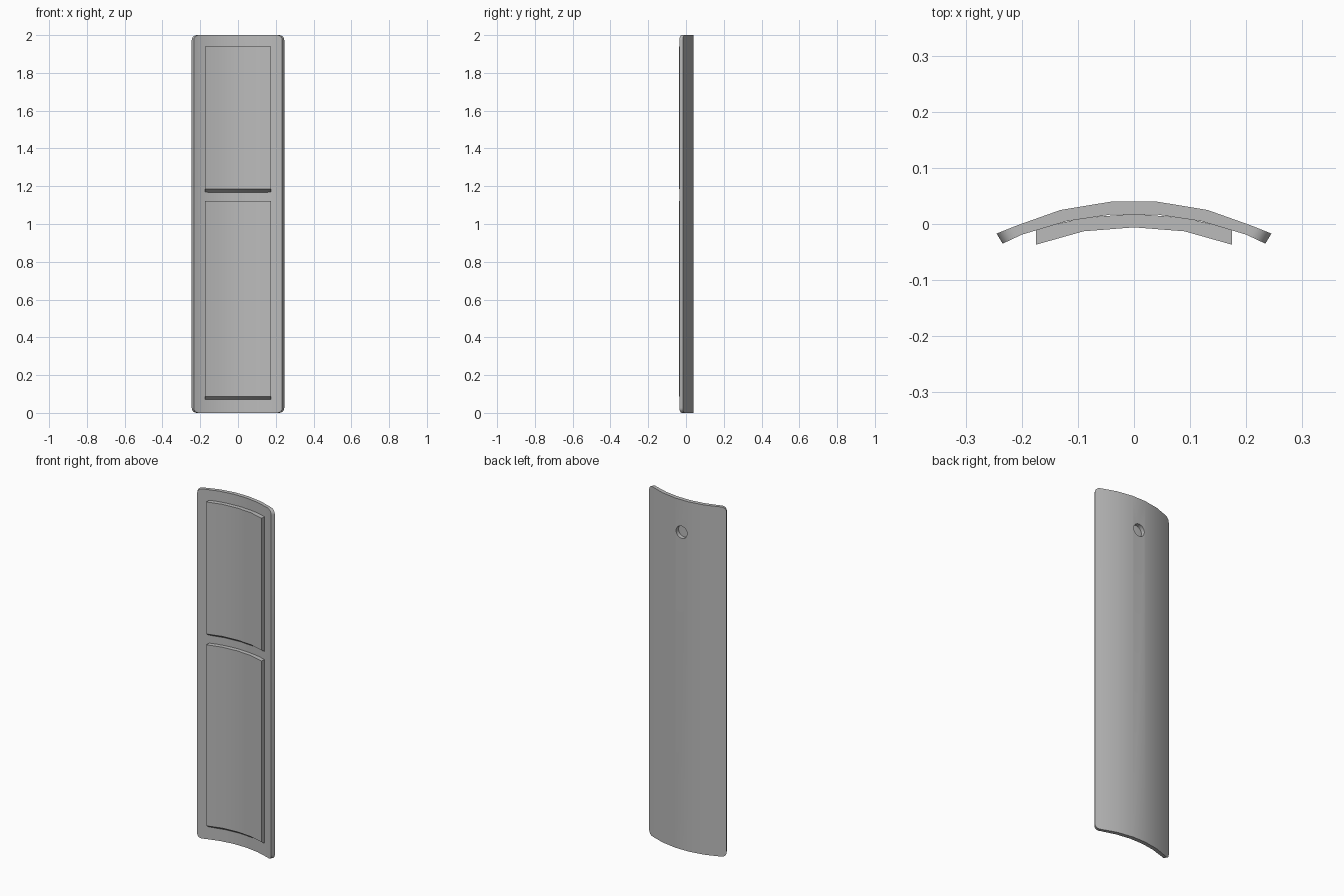
import bpy, bmesh, math

if "Cube" in bpy.data.objects:
    bpy.data.objects.remove(bpy.data.objects["Cube"], do_unlink=True)

# One plain grey for everything
grey = bpy.data.materials.new("plain grey")
grey.use_nodes = True
GREY = (0.5, 0.5, 0.5, 1)
grey.diffuse_color = GREY
grey.node_tree.nodes["Principled BSDF"].inputs["Base Color"].default_value = GREY


def mirrored(half):
    """Full left-to-right curve from its +x half."""
    left = [(-x, y) for x, y in reversed(half) if x > 0]
    return left + half


def curved_slab(name, front, back, z0, z1, slope=0.0, corner=0.0):
    """Upright slab between two curves; slope lifts the lower front edge."""
    bm = bmesh.new()
    front, back = mirrored(front), mirrored(back)
    outline = front + back[::-1]
    low = [bm.verts.new((x, y, z0 + (slope if i < len(front) else 0)))
           for i, (x, y) in enumerate(outline)]
    high = [bm.verts.new((x, y, z1)) for x, y in outline]
    n = len(outline)
    for i in range(n):
        j = (i + 1) % n
        bm.faces.new((low[i], low[j], high[j], high[i]))
    # End caps as strips between the two curves
    m = len(front)
    for ring in (low, high):
        for i in range(m - 1):
            bm.faces.new((ring[i], ring[i + 1], ring[n - 2 - i], ring[n - 1 - i]))
    bmesh.ops.recalc_face_normals(bm, faces=bm.faces)
    if corner:
        pairs = [{r[a], r[b]} for r in (low, high) for a, b in ((0, n - 1), (m - 1, m))]
        edges = [e for e in bm.edges if set(e.verts) in pairs]
        bmesh.ops.bevel(bm, geom=edges, offset=corner, segments=4,
                        profile=0.5, affect='EDGES')
    mesh = bpy.data.meshes.new(name)
    bm.to_mesh(mesh)
    bm.free()
    mesh.materials.append(grey)
    obj = bpy.data.objects.new(name, mesh)
    bpy.context.collection.objects.link(obj)
    return obj


def activate(obj):
    bpy.ops.object.select_all(action='DESELECT')
    obj.select_set(True)
    bpy.context.view_layer.objects.active = obj


# Curved backing plate with rounded corners
plate_front = [(0.04, 0.017), (0.12, 0.005), (0.2, -0.019), (0.234, -0.035)]
plate_back = [(0.04, 0.04), (0.131, 0.025), (0.207, -0.002), (0.245, -0.017)]
plate = curved_slab("curved_plate", plate_front, plate_back, 0, 2, corner=0.027)

# Round hole through the plate near the top
bpy.ops.mesh.primitive_cylinder_add(vertices=24, radius=0.035, depth=0.12,
                                    location=(0, 0.03, 1.815),
                                    rotation=(math.pi / 2, 0, 0))
cutter = bpy.context.object
cutter.name = "hole_cutter"
cutter.hide_render = True
cutter.data.materials.append(grey)
activate(plate)
cut = plate.modifiers.new("hole", 'BOOLEAN')
cut.operation = 'DIFFERENCE'
cut.solver = 'EXACT'
cut.object = cutter
bpy.ops.object.modifier_apply(modifier=cut.name)
bpy.data.objects.remove(cutter, do_unlink=True)

# Two raised front panels with sloping lower edges
panel_front = [(0, -0.006), (0.09, -0.013), (0.175, -0.037)]
panel_back = [(0, 0.018), (0.09, 0.011), (0.175, -0.009)]
panels = [curved_slab(name, panel_front, panel_back, z0, z1, slope=0.018)
          for name, z0, z1 in (("upper_panel", 1.167, 1.94),
                               ("lower_panel", 0.07, 1.123))]

for obj in [plate] + panels:
    activate(obj)
    bpy.ops.object.shade_smooth_by_angle(angle=math.radians(30))
